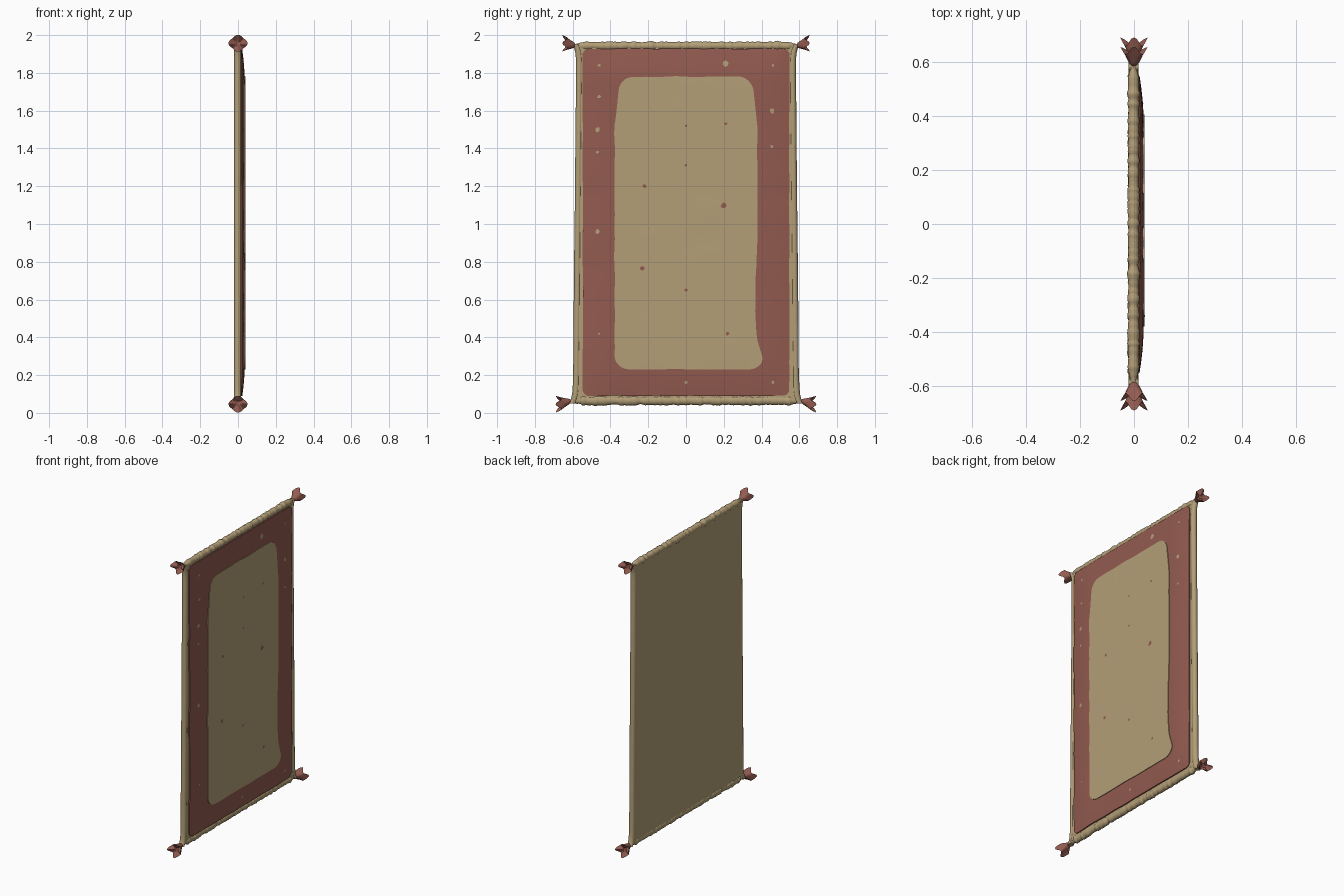
import bpy, math, random
from mathutils import Vector, noise

if "Cube" in bpy.data.objects:
    bpy.data.objects.remove(bpy.data.objects["Cube"])

random.seed(4)


def material(name, rgb):
    m = bpy.data.materials.new(name)
    m.diffuse_color = (*rgb, 1)
    m.use_nodes = True
    m.node_tree.nodes["Principled BSDF"].inputs["Base Color"].default_value = m.diffuse_color
    return m


TAN = material("woven tan", (0.45, 0.345, 0.185))
RED = material("dull red", (0.29, 0.105, 0.08))


def make(name, verts, faces, mat, angle=40):
    me = bpy.data.meshes.new(name)
    me.from_pydata([tuple(v) for v in verts], [], faces)
    me.materials.append(mat)
    ob = bpy.data.objects.new(name, me)
    bpy.context.collection.objects.link(ob)
    bpy.ops.object.select_all(action='DESELECT')
    ob.select_set(True)
    bpy.context.view_layer.objects.active = ob
    bpy.ops.object.mode_set(mode='EDIT')
    bpy.ops.mesh.select_all(action='SELECT')
    if name.startswith(("hem", "tassel", "backing")):
        bpy.ops.mesh.normals_make_consistent(inside=False)
    bpy.ops.object.mode_set(mode='OBJECT')
    bpy.ops.object.shade_smooth_by_angle(angle=math.radians(angle))
    return ob


def rnd(a, b=0.0, c=0.0):
    return noise.noise(Vector((a, b, c)))


def side_y(z):
    """Half width of the rug, widening to the bottom and at the corners."""
    flare = 0.022 * math.exp(-min(z - 0.05, 1.95 - z) / 0.03)
    return 0.562 + 0.02 * (1 - z / 2) + min(flare, 0.022)


def dome(y, z):
    """Front surface of the stuffed middle."""
    fy = max(0, min(1, (0.57 - abs(y)) / 0.19))
    fz = max(0, min(1, (0.96 - abs(z - 1.005)) / 0.22))
    bulge = math.sin(fy * math.pi / 2) * math.sin(fz * math.pi / 2)
    return 0.015 + 0.018 * bulge + 0.0012 * rnd(y * 7, z * 7)


def rounded_rect(hw, z0, z1, r, per_edge=36):
    pts = []
    corners = [(hw - r, z1 - r, 0), (-hw + r, z1 - r, 90),
               (-hw + r, z0 + r, 180), (hw - r, z0 + r, 270)]
    for i, (cy, cz, a0) in enumerate(corners):
        for k in range(9):
            a = math.radians(a0 + k * 11.25)
            pts.append((cy + r * math.cos(a), cz + r * math.sin(a)))
        ny, nz, na = corners[(i + 1) % 4]
        end = (ny + r * math.cos(math.radians(na)), nz + r * math.sin(math.radians(na)))
        sy, sz = pts[-1]
        for k in range(1, per_edge):
            t = k / per_edge
            pts.append((sy + (end[0] - sy) * t, sz + (end[1] - sz) * t))
    return pts


def plate(name, outline, mat, lift, inner, rings=14, rim=0.006):
    """Domed sheet made of shrinking rings with a turned-down rim."""
    n, verts, faces = len(outline), [], []
    scales = [1.0] + [1 - (1 - inner) * i / rings for i in range(rings + 1)]
    for i, s in enumerate(scales):
        for y, z in outline:
            yy, zz = y * s, 1.005 + (z - 1.005) * s
            x = dome(yy, zz) + lift - (rim if i == 0 else 0)
            verts.append((x, yy, zz))
    for i in range(len(scales) - 1):
        for k in range(n):
            a, b = i * n + k, i * n + (k + 1) % n
            faces.append((a, b, b + n, a + n))
    if inner < 0.1:
        faces.append(tuple((len(scales) - 1) * n + k for k in range(n)))
    return make(name, verts, faces, mat)


def tube(name, path, radius, mat, axis, sides=14):
    """Soft roll along a path; radius(i) gives (x radius, outward radius)."""
    verts, faces = [], []
    for i, (y, z) in enumerate(path):
        rx, ro = radius(i)
        for k in range(sides):
            a = k * math.tau / sides
            dy = math.cos(a) * ro if axis == 'Z' else 0
            dz = math.cos(a) * ro if axis == 'Y' else 0
            verts.append((math.sin(a) * rx - 0.002, y + dy, z + dz))
    for i in range(len(path) - 1):
        for k in range(sides):
            a, b = i * sides + k, i * sides + (k + 1) % sides
            faces.append((a, b, b + sides, a + sides))
    faces.append(tuple(range(sides)))
    faces.append(tuple(len(verts) - sides + k for k in range(sides)))
    return make(name, verts, faces, mat, 60)


# Flat backing slab
verts, faces, rows = [], [], 40
for i in range(rows + 1):
    z = 0.06 + 1.885 * i / rows
    h = side_y(z)
    verts += [(-0.019, -h, z), (-0.019, h, z), (0.013, h, z), (0.013, -h, z)]
for i in range(rows):
    for k in range(4):
        a, b = i * 4 + k, i * 4 + (k + 1) % 4
        faces.append((a, b, b + 4, a + 4))
faces += [(0, 1, 2, 3), tuple(rows * 4 + k for k in range(4))]
make("backing", verts, faces, TAN)

# Rolled hems: smooth at the sides, lumpy at top and bottom
for s, label in ((-1, "left"), (1, "right")):
    path = [(s * side_y(z), z) for z in [0.05 + 1.9 * i / 90 for i in range(91)]]
    tube("hem_" + label, path,
         lambda i: (0.019, 0.018 + 0.002 * rnd(i * 0.15, s)), TAN, 'Z')
for zc, ro, label in ((1.943, 0.024, "top"), (0.066, 0.028, "bottom")):
    w = side_y(zc)
    path = [(-w + 2 * w * i / 160, zc + 0.003 * rnd(i * 0.12, zc)) for i in range(161)]

    def lumps(i):
        taper = min(1, 0.55 + min(i, 160 - i) / 12)
        r = 0.9 + 0.22 * rnd(i * 0.33, zc * 5) + 0.12 * rnd(i * 0.9, zc * 9)
        return 0.023 * taper * r, ro * taper * r
    tube("hem_" + label, path, lumps, TAN, 'Y')

# Red frame
frame = [(y + 0.003 * rnd(y * 6, z * 6), z + 0.003 * rnd(y * 9, z * 9, 3))
         for y, z in rounded_rect(0.547, 0.09, 1.928, 0.035)]
plate("red_frame", frame, RED, 0.002, 0.5, rim=0.008)

# Tan centre panel with a wavy, hand-sewn outline
panel = []
for y, z in rounded_rect(0.378, 0.23, 1.78, 0.075):
    if y > 0:
        y += 0.03 * math.exp(-((z - 0.27) / 0.09) ** 2) - 0.012 * math.exp(-((z - 0.6) / 0.2) ** 2)
    y -= math.copysign(0.025, y) * max(0, min(1, (z - 1.5) / 0.25)) if abs(y) > 0.2 else 0
    panel.append((y + 0.005 * rnd(y * 5, z * 9), z + 0.004 * rnd(y * 9, z * 5, 2)))
plate("centre_panel", panel, TAN, 0.006, 0.01, rings=24, rim=0.007)


# Small worn flecks
def flecks(name, spots, mat, lift):
    verts, faces = [], []
    for y, z, r in spots:
        base, n = len(verts), 7
        for k in range(n):
            a, q = k * math.tau / n, r * random.uniform(0.7, 1.2)
            yy, zz = y + q * math.cos(a), z + q * math.sin(a)
            verts.append((dome(yy, zz) + lift, yy, zz))
        faces.append(tuple(range(base, base + n)))
    make(name, verts, faces, mat)


flecks("red_flecks", [(0, 1.52, .008), (.21, 1.53, .009), (0, 1.31, .007), (-.22, 1.2, .01),
                      (.2, 1.1, .016), (-.23, .765, .012), (0, .65, .01), (.22, .42, .01)],
       RED, 0.0075)
flecks("tan_flecks", [(.21, 1.85, .018), (-.47, 1.5, .014), (.455, 1.6, .015), (-.47, .96, .012),
                      (0, .16, .009), (.46, .16, .01), (-.46, 1.675, .01), (.455, 1.41, .01),
                      (-.46, 1.84, .008), (.46, 1.84, .008), (-.47, 1.38, .009), (-.46, .42, .006)],
       TAN, 0.0035)


# Corner tassels: scalloped bells opening outward
def tassel(name, s, y0, y1, z0, z1):
    n, verts, faces = 32, [], []
    length = y1 - y0
    # (position along, radius, petal depth)
    profile = [(0, .008, 0), (.12, .015, .02), (.3, .021, .08), (.55, .031, .2),
               (.8, .042, .3), (.72, .030, .3), (.6, .014, .2)]
    for i, (t, r, depth) in enumerate(profile):
        for k in range(n):
            a = k * math.tau / n + math.pi / 4
            petal = math.cos(4 * (a - math.pi / 4) + math.pi) * 0.5
            rr = r * (1 + depth * petal * 0.6)
            along = t + (0.4 * depth / 0.3 * petal if i >= 3 else 0)
            verts.append((rr * 1.1 * math.cos(a), s * (y0 + length * along),
                          z0 + (z1 - z0) * t + rr * 0.97 * math.sin(a)))
    for i in range(len(profile) - 1):
        for k in range(n):
            a, b = i * n + k, i * n + (k + 1) % n
            faces.append((a, b, b + n, a + n))
    faces += [tuple(range(n)), tuple((len(profile) - 1) * n + k for k in range(n))]
    make(name, verts, faces, RED, 50)


for s, label in ((-1, "left"), (1, "right")):
    tassel("tassel_top_" + label, s, 0.585, 0.655, 1.945, 1.96)
    tassel("tassel_bottom_" + label, s, 0.61, 0.69, 0.062, 0.042)
